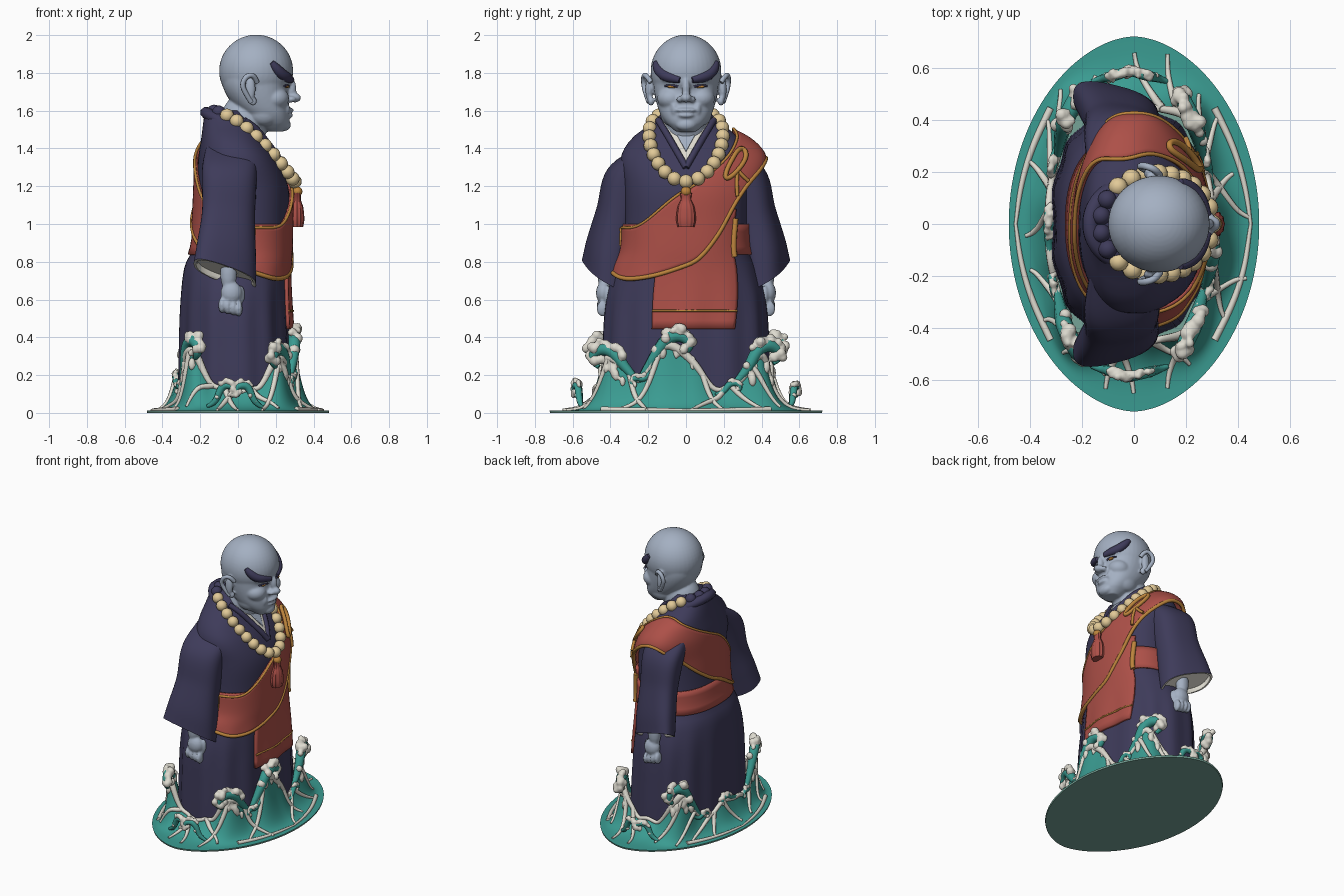
import bpy, bmesh, math, random
from math import sin, cos, pi, radians, exp
from mathutils import Vector, Matrix

random.seed(4)
if "Cube" in bpy.data.objects:
    bpy.data.objects.remove(bpy.data.objects["Cube"])


def colour(name, r, g, b):
    m = bpy.data.materials.new(name)
    m.use_nodes = True
    c = [((v / 255 + 0.055) / 1.055) ** 2.4 for v in (r, g, b)] + [1]
    m.diffuse_color = c
    m.node_tree.nodes["Principled BSDF"].inputs["Base Color"].default_value = c
    return m


SKIN = colour("pale blue skin", 164, 176, 194)
NAVY = colour("navy cloth", 62, 59, 90)
RED = colour("red cloth", 173, 80, 72)
GOLD = colour("gold trim", 188, 132, 60)
BEAD = colour("cream beads", 226, 202, 152)
FOAM = colour("white foam", 222, 219, 208)
TEAL = colour("teal water", 58, 155, 145)
UNDER = colour("grey green base", 118, 164, 151)


# ---- helpers ----
def add(name, bm, mats, angle=50):
    me = bpy.data.meshes.new(name)
    bm.to_mesh(me)
    bm.free()
    for m in mats:
        me.materials.append(m)
    for p in me.polygons:
        p.use_smooth = True
    me.set_sharp_from_angle(angle=radians(angle))
    ob = bpy.data.objects.new(name, me)
    bpy.context.collection.objects.link(ob)
    return ob


def surface(name, f, nu, nv, mats, closed=False, caps=False, thick=0, rule=None):
    """Grid of f(u, v); closed joins the u ends, caps fill the v ends."""
    bm = bmesh.new()
    cols = nu if closed else nu + 1
    g = [[bm.verts.new(f(i / nu, j / nv)) for i in range(cols)] for j in range(nv + 1)]
    for j in range(nv):
        for i in range(nu):
            k = (i + 1) % cols
            face = bm.faces.new((g[j][i], g[j][k], g[j + 1][k], g[j + 1][i]))
            face.material_index = rule(j) if rule else 0
    if caps:
        bm.faces.new(g[0][::-1])
        bm.faces.new(g[-1]).material_index = len(mats) - 1
        bmesh.ops.recalc_face_normals(bm, faces=bm.faces)
    ob = add(name, bm, mats)
    if thick:
        s = ob.modifiers.new("thickness", "SOLIDIFY")
        s.thickness, s.offset = thick, -1
    return ob


def blobs(name, specs, mat, voxel=0, seg=16):
    """Ellipsoids (x, y, z, rx, ry, rz), optionally fused into one skin."""
    bm = bmesh.new()
    for x, y, z, a, b, c in specs:
        bmesh.ops.create_uvsphere(bm, u_segments=seg, v_segments=seg * 2 // 3, radius=1,
                                  matrix=Matrix.Translation((x, y, z)) @ Matrix.Diagonal((a, b, c, 1)))
    ob = add(name, bm, [mat])
    if voxel:
        fuse(ob, voxel, 2)
    return ob


def fuse(ob, voxel, rounds):
    r = ob.modifiers.new("fuse", "REMESH")
    r.mode, r.voxel_size, r.use_smooth_shade = "VOXEL", voxel, True
    s = ob.modifiers.new("soften", "SMOOTH")
    s.factor, s.iterations = 0.5, rounds


def tube(name, pts, radii, mat, cyclic=False):
    cu = bpy.data.curves.new(name, "CURVE")
    cu.dimensions, cu.bevel_depth, cu.bevel_resolution = "3D", 1, 2
    cu.resolution_u, cu.use_fill_caps = 4, True
    sp = cu.splines.new("NURBS")
    sp.points.add(len(pts) - 1)
    for i, p in enumerate(pts):
        sp.points[i].co = (*p, 1)
        sp.points[i].radius = radii[i] if isinstance(radii, list) else radii
    sp.order_u, sp.use_endpoint_u, sp.use_cyclic_u = 3, not cyclic, cyclic
    cu.materials.append(mat)
    ob = bpy.data.objects.new(name, cu)
    bpy.context.collection.objects.link(ob)
    bpy.ops.object.select_all(action="DESELECT")
    bpy.context.view_layer.objects.active = ob
    ob.select_set(True)
    bpy.ops.object.convert(target="MESH")


def sample(tab, t):
    """Smooth interpolation of table rows keyed on their first column."""
    t = min(max(t, tab[0][0]), tab[-1][0])
    i = max(k for k in range(len(tab) - 1) if tab[k][0] <= t)
    a, b, c, d = [Vector(tab[min(max(k, 0), len(tab) - 1)]) for k in range(i - 1, i + 3)]
    h = c[0] - b[0]
    s = (t - b[0]) / h
    m, n = (c - a) * (h / (c[0] - a[0])), (d - b) * (h / (d[0] - b[0]))
    r = b * (2*s**3 - 3*s*s + 1) + m * (s**3 - 2*s*s + s) + c * (3*s*s - 2*s**3) + n * (s**3 - s*s)
    return r[1:]


def spow(v, p):
    return math.copysign(abs(v) ** p, v)


def ring(tab, a, z, off=0.0, p=0.85):
    xb, xf, w = sample(tab, z)
    return Vector(((xb + xf) / 2 + ((xf - xb) / 2 + off) * spow(cos(a), p), (w + off) * spow(sin(a), p), z))


def lerp(a, b, t):
    return a + (b - a) * t


# ---- robe: height, back, front, half width ----
ROBE = [(0, -.32, .29, .45), (.3, -.315, .28, .44), (.6, -.305, .265, .42), (.77, -.285, .262, .375),
        (.86, -.245, .268, .335), (1, -.225, .27, .325), (1.2, -.215, .265, .33), (1.35, -.21, .205, .345),
        (1.45, -.195, .135, .29), (1.53, -.185, .085, .19), (1.6, -.175, .04, .12)]


def robe(a, z, off=0.0):
    fold = .006 * cos(13 * a) * min(max((.8 - z) / .3, 0), 1)
    return ring(ROBE, a, z, off + fold)


surface("robe", lambda u, v: robe(2 * pi * u, 1.6 * v), 80, 48, [NAVY], closed=True, caps=True)

# ---- sleeves, lining, hands ----
SLEEVE = [(0, -.03, .15, 1.45, .13, .05), (.25, -.045, .31, 1.28, .145, .1), (.5, -.05, .38, 1.05, .14, .09),
          (.75, -.06, .425, .87, .155, .09), (1, -.07, .45, .735, .165, .085)]
for side, s in (("left", 1), ("right", -1)):
    def sleeve(u, v):
        k = min(v / .9, 1)
        x, y, z, hx, hy = sample(SLEEVE, k)
        inner = max(v - .9, 0) * 10
        shrink = 1 - .12 * min(inner * 2, 1)
        dx = hx * shrink * spow(cos(2 * pi * u), .75)
        dy = hy * shrink * spow(sin(2 * pi * u), .75)
        lift = (.55 * dy - .34 * dx) * k
        return (x + dx, s * (y + dy - .25 * dx * k), z + lift + .06 * max(inner - .5, 0))
    surface(side + "_sleeve", sleeve, 36, 30, [NAVY, FOAM], closed=True, caps=True, rule=lambda j: int(j >= 27))
    parts = [(-.05, s * .43, .74, .045, .04, .1), (-.035, s * .435, .635, .058, .042, .06),
             (.015, s * .415, .625, .022, .022, .05)]
    parts += [(-.085 + .03 * i, s * .44, .57 - .006 * i, .019, .034, .042) for i in range(4)]
    blobs(side + "_hand", parts, SKIN, .008)

# ---- sash over the left shoulder, belt and front panel ----
SASH = [(-80, .75, .98), (-40, .71, 1.0), (0, .78, 1.18), (25, .94, 1.31), (45, 1.12, 1.41), (65, 1.25, 1.47),
        (90, 1.35, 1.505), (120, 1.27, 1.48), (150, 1.14, 1.43), (180, 1.02, 1.34), (215, .9, 1.15), (250, .84, 1.0)]


def sash_point(d, v, extra=0.0):
    lo, hi = sample(SASH, d)
    flare = (.06 - .05 * v * v) * exp(-((d - 90) / 35) ** 2)
    return robe(radians(d), lerp(lo, hi, v), .022 + extra + flare)


surface("sash", lambda u, v: sash_point(lerp(-80, 250, u), v), 90, 14, [RED], thick=.02)
for edge, r in ((0, .012), (1, .008)):
    tube("sash_trim", [sash_point(-80 + 6 * i, edge, -.003) for i in range(56)], r, GOLD)
tube("sash_end_trim", [sash_point(-80, i / 5) for i in range(6)], .011, GOLD)
surface("belt", lambda u, v: robe(2 * pi * u, lerp(.84, 1, v), .014), 80, 4, [RED], closed=True, thick=.015)


def panel(u, v):
    return robe(radians(lerp(-20, 31 + 17 * v, u)), lerp(.445, 1.08, v), .019)


surface("front_panel", panel, 20, 14, [RED], thick=.02)
tube("panel_side_trim", [panel(1, .6 + i / 25) for i in range(9)], .016, GOLD)
tube("panel_hem_stripe", [panel(i / 10, .15) for i in range(11)], .006, GOLD)
tube("cord_loop", [sash_point(42 + 12 * cos(t * pi / 6), .78 + .16 * sin(t * pi / 6), .012) for t in range(12)],
     .013, GOLD, True)
for e in (2, 14):
    tube("cord_end", [sash_point(42 + e * t / 4, .64 - .13 * t, .01) for t in range(5)], .01, GOLD)


# ---- neckline ----
def vee(low, high, half, off):
    def f(u, v):
        w = half * v * (2 * u - 1)
        z = lerp(low, high, v)
        return robe(math.asin(spow(w / sample(ROBE, z)[2], 1 / .85)), z, off)
    return f


surface("inner_collar", vee(1.33, 1.54, .115, .01), 12, 10, [FOAM], thick=.01)
surface("bare_chest", vee(1.385, 1.55, .085, .018), 12, 10, [SKIN], thick=.01)
for s in (0, 1):
    tube("lapel", [vee(1.3, 1.55, .14, .008)(s, i / 8) for i in range(9)], .018, NAVY)
tube("back_collar", [(-.02 - .15 * sin(t * pi / 12), .15 * cos(t * pi / 12), 1.5 + .09 * sin(t * pi / 12))
                     for t in range(13)], .032, NAVY)

# ---- head ----
FACE = [(1.49, .15, .24, .055), (1.53, .09, .268, .1), (1.58, .03, .272, .135), (1.65, -.04, .268, .158),
        (1.73, -.08, .262, .172), (1.82, -.08, .268, .176)]
head = surface("head", lambda u, v: ring(FACE, 2 * pi * u, lerp(1.49, 1.82, v)), 40, 16, [SKIN], closed=True, caps=True)
feat = [(.096, 0, 1.81, .196, .187, .192), (.285, 0, 1.715, .024, .022, .055), (.302, 0, 1.668, .032, .03, .025),
        (.27, 0, 1.603, .026, .06, .013), (.27, 0, 1.575, .022, .045, .013), (.245, 0, 1.525, .035, .055, .033),
        (.03, 0, 1.53, .125, .12, .16)]
for s in (1, -1):
    feat += [(.235, s * .065, 1.772, .046, .07, .022), (.195, s * .08, 1.665, .075, .073, .06),
             (.283, s * .031, 1.66, .024, .02, .017), (.14, s * .085, 1.59, .08, .052, .07),
             (.24, s * .062, 1.61, .035, .022, .045), (.065, s * .195, 1.715, .028, .02, .07),
             (.08, s * .185, 1.65, .02, .018, .025)]
extra = blobs("features", feat, SKIN, seg=40)
bpy.ops.object.select_all(action="DESELECT")
for o in (extra, head):
    o.select_set(True)
bpy.context.view_layer.objects.active = head
bpy.ops.object.join()
fuse(head, .007, 6)
for s in (1, -1):
    tube("ear_rim", [(.1, s * .185, 1.75), (.085, s * .21, 1.79), (.045, s * .224, 1.785), (.02, s * .224, 1.74),
                     (.04, s * .212, 1.69), (.07, s * .195, 1.645)], .014, SKIN)
    tube("eyebrow", [(.284, s * .032, 1.762), (.263, s * .08, 1.774), (.232, s * .125, 1.79), (.195, s * .154, 1.83),
                     (.178, s * .162, 1.857)], [.016, .028, .031, .027, .014], NAVY)
    blobs("eye", [(.259, s * .075, 1.727, .011, .024, .008)], GOLD)
    tube("eyelid", [(.268, s * .042, 1.727), (.268, s * .075, 1.738), (.246, s * .112, 1.73)], .006, NAVY)

# ---- bead necklace and tassel ----
front_beads, back_beads, last = [], [], Vector((9, 9, 9))
for i in range(970):
    b = 2 * pi * i / 1000
    x = .085 + .215 * cos(b)
    p = Vector((x, .195 * sin(b), 1.225 + .37 * (1 - ((x + .13) / .43) ** 1.6)))
    if (p - last).length > .066:
        (back_beads if x < -.09 else front_beads).append((*p, .037, .037, .037))
        last = p
blobs("necklace_beads", front_beads, BEAD)
blobs("nape_beads", back_beads, NAVY)
blobs("tassel_knot", [(.315, 0, 1.172, .026, .028, .026)], GOLD)
TASSEL = [(0, .042), (.2, .05), (.6, .042), (.8, .026), (1, .03)]


def tassel(u, v):
    r = sample(TASSEL, v)[0] * (1 + .05 * cos(24 * pi * u))
    return (.312 + .75 * r * cos(2 * pi * u), r * sin(2 * pi * u), .985 + .18 * v)


surface("tassel", tassel, 48, 10, [RED], closed=True, caps=True)

# ---- sea base: angle and height of each wave ----
PEAKS = [(-8, .26), (50, .19), (128, .23), (180, .06), (-128, .23), (-50, .19)]


def lens(a):
    return Vector((.483 * spow(cos(a), 1.12), .723 * sin(a), .012))


def peak(a):
    return sum(h * exp(-(((math.degrees(a) - d + 180) % 360 - 180) / 15) ** 2) for d, h in PEAKS)


def sea(a, t):
    h = peak(a)
    top = ring(ROBE, a, .15, .012 + h * (.32 * abs(sin(a)) - .03))
    p = lens(a).lerp(top, t ** .7)
    p.z = .012 + (.1 + h + .012 * sin(17 * a)) * t ** 2.5
    return p


surface("base_plate", lambda u, v: lens(2 * pi * u) * (1 if v else .995) - Vector((0, 0, .012 * (1 - v))),
        96, 1, [UNDER], closed=True, caps=True)
surface("sea_swell", lambda u, v: sea(2 * pi * u, v), 144, 14, [TEAL], closed=True)

# ---- curling crests with foam: angle, reach, size, turn, lift ----
foam = []
HOOK = [(-.02, .02), (.045, .04), (.1, .015), (.105, -.035), (.07, -.06)]
crests = [(d, 1, 1 if h > .1 else .6, 1 if 0 < d < 90 or d < -90 or d == -8 else -1, .01) for d, h in PEAKS]
crests += [(s * d, .42, .6, s * w, .1) for s in (1, -1) for d, w in ((82, 1), (100, -1))]
crests += [(s * d, .9, .5, s, .03) for s in (1, -1) for d in (26, 152)]
for d, t, size, way, lift in crests:
    a = radians(d)
    base = sea(a, t) + Vector((0, 0, lift))
    tan = sea(a + .05 * way, t) - sea(a - .05 * way, t)
    tan.z = 0
    tan.normalize()
    # the side waves lean outward along the long axis
    tan = tan.lerp(Vector((0, way * spow(cos(a), 1), 0)), .4).normalized()
    path = [sea(a - way * k * size, t) + Vector((0, 0, lift * (.4 - k))) for k in (.36, .18)]
    path += [base + tan * (u * size) + Vector((0, 0, w * size)) for u, w in HOOK]
    tube("wave_curl", path, [size * r for r in (.015, .028, .035, .034, .03, .024, .012)], TEAL)
    for k in range(30):
        i = k % 5 + 1
        q = path[i].lerp(path[i + 1], random.random())
        q += Vector([random.uniform(-.022, .022) * size for _ in range(3)]) + Vector((0, 0, .022 * size))
        r = random.uniform(.016, .03) * size
        foam.append((*q, r, r, r))
    # drips run down the outside of the big waves
    for k in range(10 if size == 1 else 0):
        q = sea(a + random.uniform(-.2, .2), random.uniform(.86, 1))
        r = random.uniform(.012, .022)
        foam.append((*q, r, r, 1.8 * r))
blobs("foam_crests", foam, FOAM, .008, 10)


# ---- foam streaks on the swell ----
def streak(name, a0, a1, t0, t1, r):
    pts = [sea(lerp(a0, a1, (k / 7) ** 1.5), lerp(t0, t1, k / 7)) + Vector((0, 0, .003)) for k in range(8)]
    tube(name, pts, [r * (.5 + .6 * k / 7) for k in range(8)], FOAM)


for i in range(20):
    a = 2 * pi * i / 20 + random.uniform(-.08, .08)
    streak("foam_streak", a, a + random.choice((-1, 1)) * random.uniform(.12, .4), random.uniform(.05, .35), 1, .015)
for a in (0, pi):
    for way in (1, -1):
        streak("foam_arc", a, a + way * .75, .08, .2, .013)
tube("foam_rim", [sea(2 * pi * k / 72, 1) for k in range(72)],
     [.013 + .05 * peak(2 * pi * k / 72) for k in range(72)], FOAM, True)
